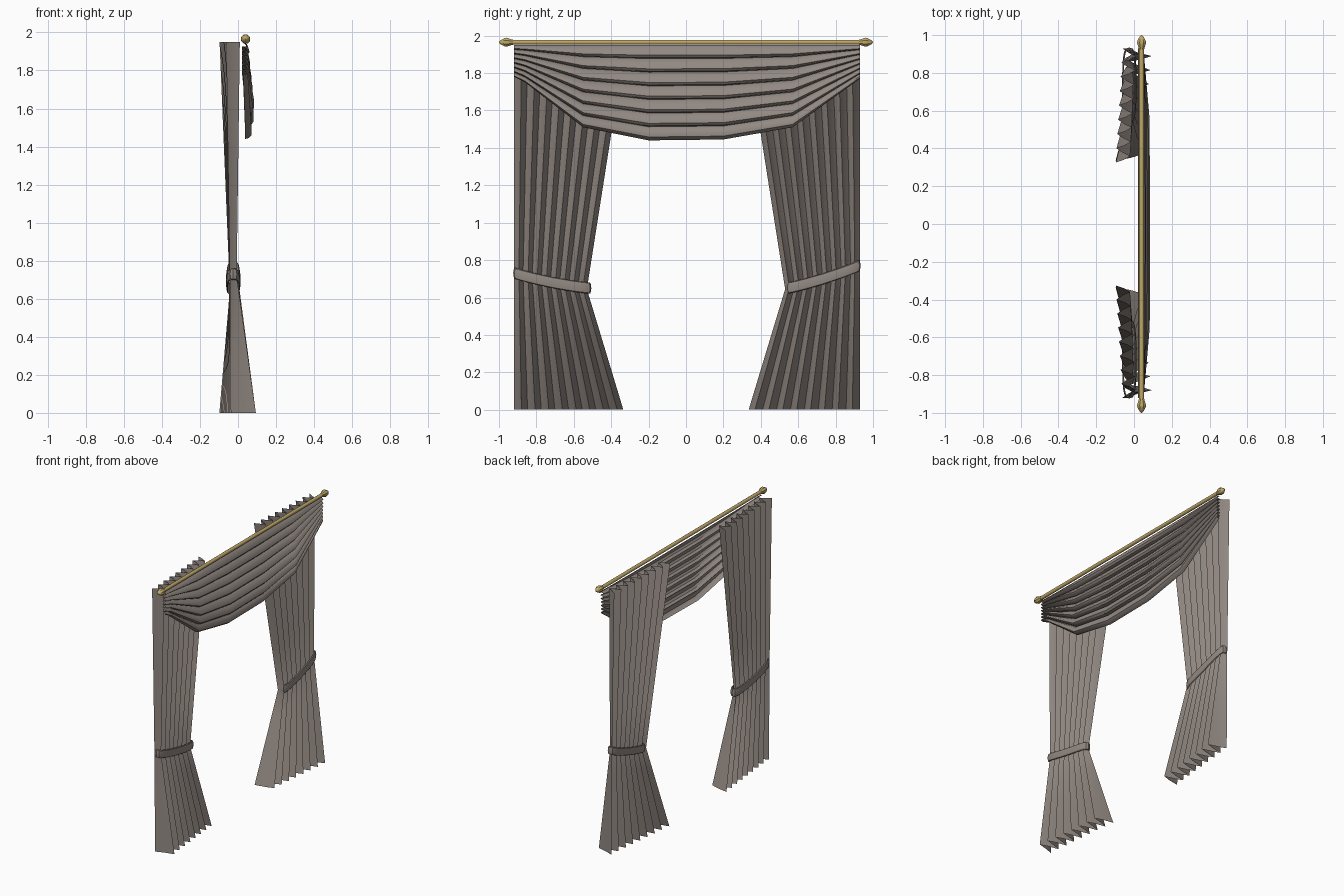
import bpy, math
from math import sin, cos, pi, radians

if "Cube" in bpy.data.objects:
    bpy.data.objects.remove(bpy.data.objects["Cube"])

def material(name, rgb):
    m = bpy.data.materials.new(name)
    m.diffuse_color = (*rgb, 1)
    m.use_nodes = True
    m.node_tree.nodes["Principled BSDF"].inputs["Base Color"].default_value = m.diffuse_color
    return m

FABRIC = material("taupe fabric", (0.29, 0.25, 0.225))
BRASS = material("brass", (0.52, 0.39, 0.14))

def lerp(a, b, t):
    return a + (b - a) * t

def interp(pts, t):
    """Piecewise linear lookup in a list of (t, value)."""
    for (t0, a), (t1, b) in zip(pts, pts[1:]):
        if t <= t1:
            return lerp(a, b, (t - t0) / (t1 - t0))
    return pts[-1][1]

def grid(name, rows, mat, closed=False, angle=35):
    """Sheet through equal rows of points, optionally closed along each row."""
    n = len(rows[0])
    verts = [p for r in rows for p in r]
    faces = []
    for i in range(len(rows) - 1):
        for j in range(n if closed else n - 1):
            k = (j + 1) % n
            faces.append((i * n + j, i * n + k, (i + 1) * n + k, (i + 1) * n + j))
    me = bpy.data.meshes.new(name)
    me.from_pydata(verts, [], faces)
    me.validate()
    me.materials.append(mat)
    ob = bpy.data.objects.new(name, me)
    bpy.context.collection.objects.link(ob)
    bpy.ops.object.select_all(action='DESELECT')
    ob.select_set(True)
    bpy.context.view_layer.objects.active = ob
    bpy.ops.object.shade_smooth_by_angle(angle=radians(angle))
    return ob

# Pleated side panels, gathered at the waist
PLEATS = 8
FOLD = [(0, -1), (0.3, -0.1), (0.55, 1), (0.8, 0.15)]

def panel(name, side, outer, waist_outer_z):
    # level: height at outer/inner, inner y, centre x at outer/inner, fold depth
    levels = [(1.95, 1.95, 0.325, -0.025, -0.06, 0.037),
              (waist_outer_z, 0.645, 0.53, -0.025, -0.025, 0.018),
              (0.0, 0.0, 0.335, 0.03, -0.03, 0.068)]
    rows = []
    for a, b in zip(levels, levels[1:]):
        for s in range(4):
            rows.append([lerp(p, q, s / 4) for p, q in zip(a, b)])
    rows.append(levels[-1])
    out = []
    for zo, zi, inner, xo, xi, depth in rows:
        row = []
        for k in range(PLEATS):
            for f, h in FOLD:
                t = (k + f) / PLEATS
                row.append((lerp(xo, xi, t) + depth * h,
                            side * lerp(outer, inner, t), lerp(zo, zi, t)))
        row.append((xi - depth, side * inner, zi))
        out.append(row)
    grid(name, out, FABRIC)

panel("left_curtain", -1, 0.92, 0.725)
panel("right_curtain", 1, 0.93, 0.77)

# Slanted tie bands looped round each panel
def tie(name, side, outer, inner, z_out, z_in):
    rows = []
    for dx, dz in ((-0.006, -0.03), (0, -0.026), (0.004, 0), (0, 0.026), (-0.006, 0.03)):
        row = []
        for k in range(20):
            a = 2 * pi * k / 20
            c, s = cos(a), sin(a)
            u = math.copysign(abs(c) ** 0.6, c)
            t = (1 + u) / 2
            row.append((-0.025 + (0.034 + dx) * math.copysign(abs(s) ** 0.6, s),
                        side * (lerp(inner, outer, t) + dx * u),
                        lerp(z_in, z_out, t) + dz - 0.01 * (1 - u * u)))
        rows.append(row)
    grid(name, rows, FABRIC, closed=True)

tie("left_tie", -1, 0.92, 0.51, 0.73, 0.65)
tie("right_tie", 1, 0.93, 0.54, 0.77, 0.65)

# Draped swag: stacked folds hanging between the two ends
HEM = [(-0.92, 1.78), (-0.86, 1.75), (-0.55, 1.51), (-0.2, 1.44),
       (0.2, 1.445), (0.57, 1.51), (0.93, 1.77)]
BELLY = [(0, 0.02), (0.3, 0.03), (0.7, 0.05), (0.88, 0.045), (1, 0.03)]
LAYERS = 7
rows = []
for k in range(LAYERS):
    for f, h in ((0, 0), (0.15, 0.45), (0.5, 0.9), (0.75, 1), (0.93, 0.7)):
        rows.append(((k + f) / LAYERS, h))
rows.append((1, 0.2))
swag = []
for v, h in rows:
    row = []
    for y, z in HEM:
        sag = min(1, max(0, (0.93 - abs(y)) / 0.4))
        x = lerp(0.02, interp(BELLY, v), sag) + lerp(0.03, 0.036, sag) * h
        row.append((x, y, lerp(1.95, z, v)))
    swag.append(row)
grid("swag", swag, FABRIC)

# Curtain rod and pointed finials, turned about the y axis
def turned(name, profile, sides=8):
    rows = [[(0.04 + r * cos(2 * pi * (k + 0.5) / sides), y,
              1.965 + r * sin(2 * pi * (k + 0.5) / sides))
             for k in range(sides)] for y, r in profile]
    return grid(name, rows, BRASS, closed=True)

turned("rod", [(-0.94, 0.013), (0.94, 0.013)], 12)
for label, s in (("left", -1), ("right", 1)):
    turned(label + "_finial",
           [(s * y, r) for y, r in ((0.925, 0.001), (0.925, 0.015), (0.935, 0.017),
                                    (0.958, 0.026), (0.97, 0.024), (0.992, 0.011), (1.0, 0.001))])
